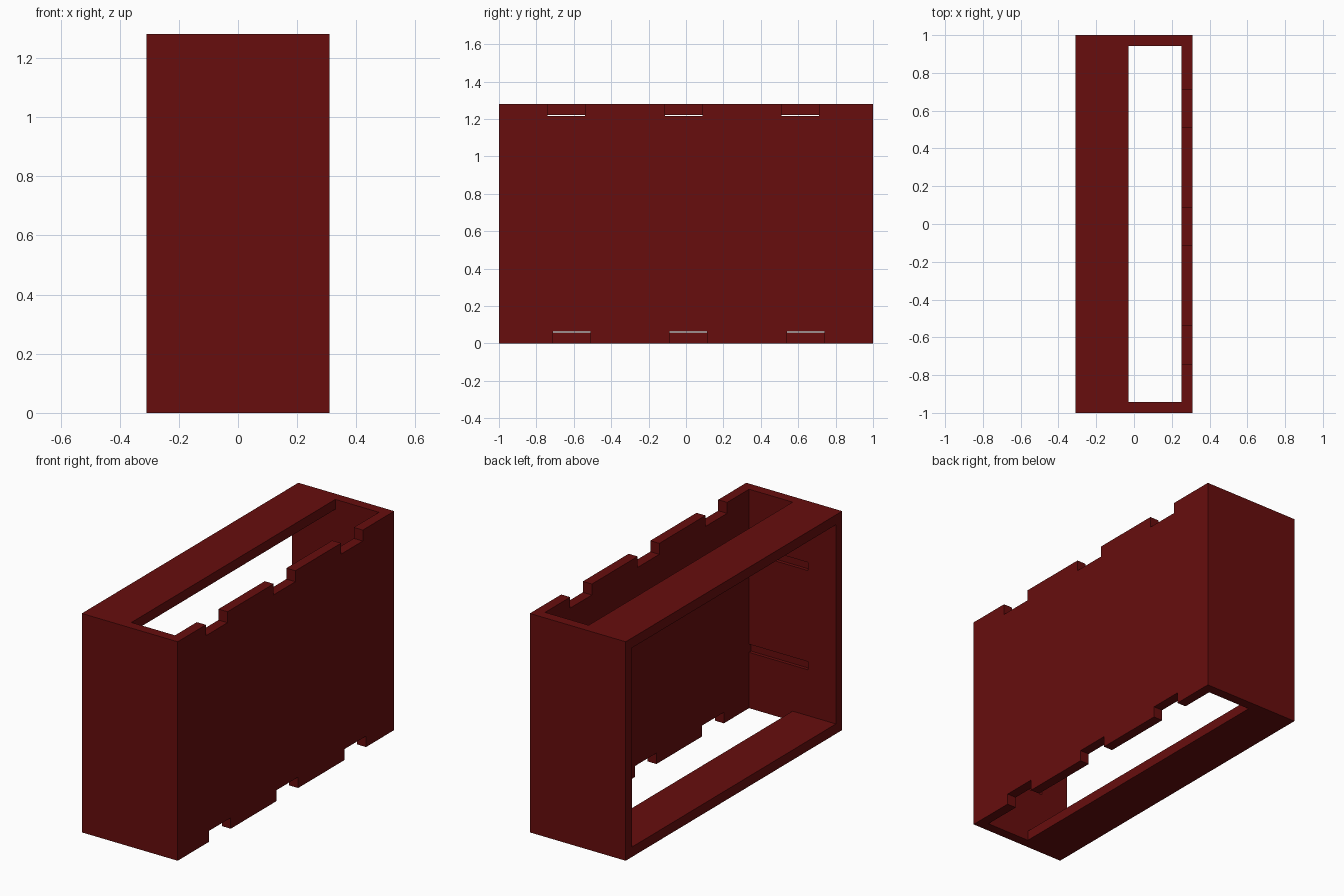
import bpy

if "Cube" in bpy.data.objects:
    bpy.data.objects.remove(bpy.data.objects["Cube"])

# Overall size and board thickness
X, Y, H, T = 0.31, 1.0, 1.28, 0.058
XI, YI = X - T, Y - T          # inner faces of the back panel and end boards

red = bpy.data.materials.new("dark red")
red.diffuse_color = (0.135, 0.004, 0.004, 1)
red.use_nodes = True
red.node_tree.nodes["Principled BSDF"].inputs["Base Color"].default_value = red.diffuse_color


def box(name, x, y, z):
    """Box spanning the (min, max) ranges given for each axis."""
    bpy.ops.mesh.primitive_cube_add(
        size=1, location=[(r[0] + r[1]) / 2 for r in (x, y, z)])
    ob = bpy.context.object
    ob.name = name
    ob.scale = [r[1] - r[0] for r in (x, y, z)]
    bpy.ops.object.transform_apply(location=True, rotation=False, scale=True)
    return ob


def cut(target, x, y, z):
    """Remove a box-shaped volume from the target."""
    cutter = box("cutter", x, y, z)
    cutter.hide_render = True
    mod = target.modifiers.new("cut", 'BOOLEAN')
    mod.operation = 'DIFFERENCE'
    mod.solver = 'EXACT'
    mod.object = cutter
    bpy.context.view_layer.objects.active = target
    bpy.ops.object.modifier_apply(modifier=mod.name)
    bpy.data.objects.remove(cutter, do_unlink=True)


# Outer case
case = box("case", (-X, X), (-Y, Y), (0, H))
case.data.materials.append(red)

# Hollow interior, open on the left
cut(case, (-X - 0.1, XI), (-YI, YI), (T, H - T))

# Long slot through the top and bottom boards
cut(case, (-0.03, XI), (-YI, YI), (-0.1, H + 0.1))

# Notches along the upper and lower edges of the panel
for y in (-0.64, -0.013, 0.61):
    cut(case, (XI - 0.05, X + 0.1), (y - 0.1, y + 0.1), (H - 0.064, H + 0.1))
    cut(case, (XI - 0.05, X + 0.1), (-y - 0.1, -y + 0.1), (-0.1, 0.064))

# Shelf grooves inside both end boards
for z in (0.35, H - 0.35):
    for s in (-1, 1):
        ys = sorted((s * (YI - 0.05), s * (YI + 0.02)))
        cut(case, (-0.13, XI), ys, (z - 0.024, z + 0.024))
